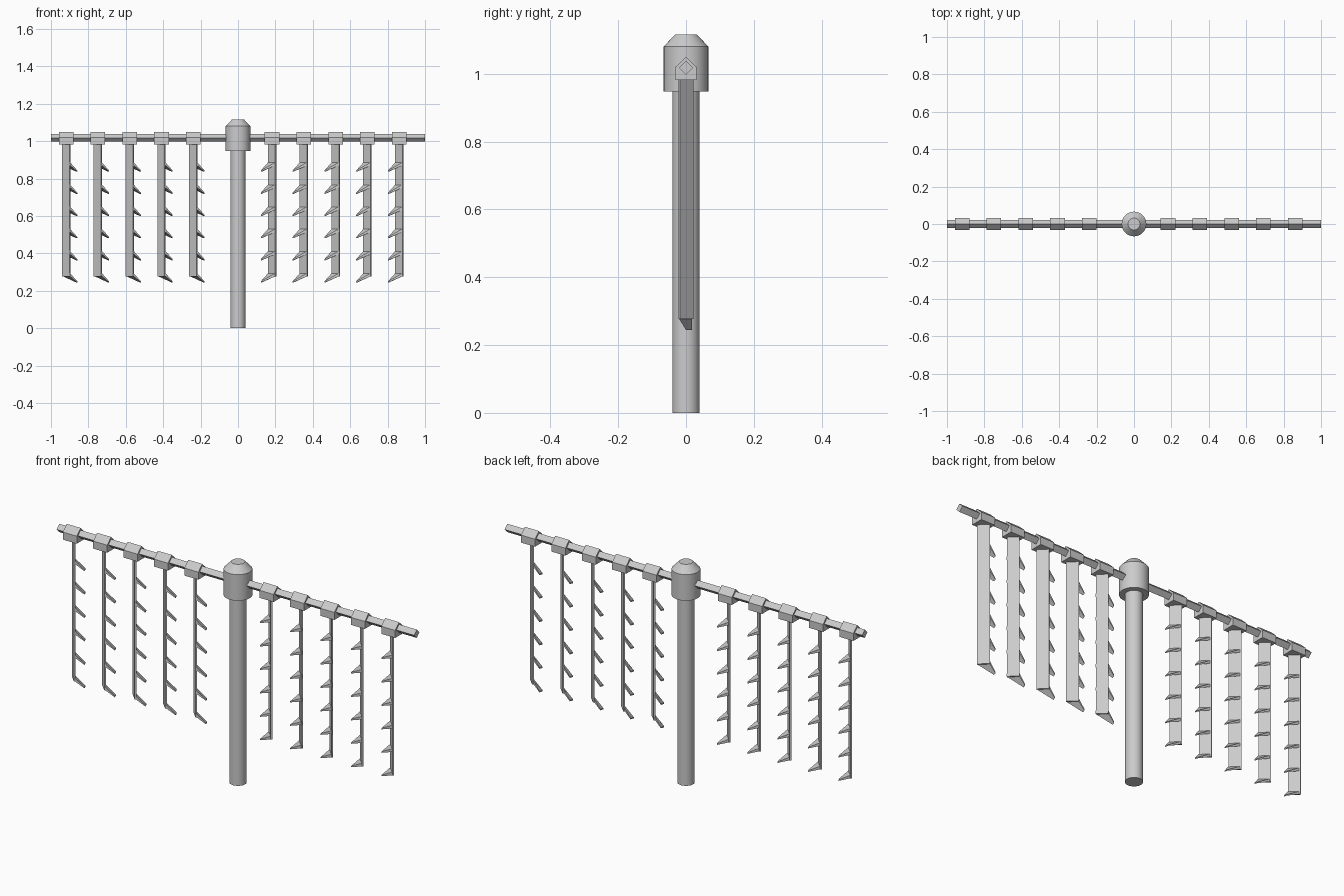
import bpy, math

if "Cube" in bpy.data.objects:
    bpy.data.objects.remove(bpy.data.objects["Cube"])


def make(name, verts, faces):
    me = bpy.data.meshes.new(name)
    me.from_pydata(verts, [], faces)
    ob = bpy.data.objects.new(name, me)
    bpy.context.collection.objects.link(ob)
    # consistent outward normals
    import bmesh
    bm = bmesh.new()
    bm.from_mesh(me)
    bmesh.ops.recalc_face_normals(bm, faces=bm.faces)
    bm.to_mesh(me)
    bm.free()
    return ob


def loft(name, rings):
    """Closed solid skinned through equal-length point rings."""
    n = len(rings[0])
    verts = [p for r in rings for p in r]
    faces = [tuple(range(n)), tuple(range(len(verts) - n, len(verts)))]
    for k in range(len(rings) - 1):
        for i in range(n):
            j = (i + 1) % n
            faces.append((k * n + i, k * n + j, (k + 1) * n + j, (k + 1) * n + i))
    return make(name, verts, faces)


def turned(name, profile, sides=32):
    ring = [2 * math.pi * i / sides for i in range(sides)]
    ob = loft(name, [[(r * math.cos(a), r * math.sin(a), z) for a in ring] for r, z in profile])
    bpy.ops.object.select_all(action='DESELECT')
    ob.select_set(True)
    bpy.context.view_layer.objects.active = ob
    bpy.ops.object.shade_smooth_by_angle(angle=math.radians(30))
    return ob


def extrude_x(name, section, x0, x1):
    return loft(name, [[(x, y, z) for y, z in section] for x in (x0, x1)])


# post and chamfered hub
turned("post", [(0.04, 0), (0.04, 0.97)])
turned("hub", [(0.066, 0.948), (0.066, 1.08), (0.032, 1.116)])

# diamond section cross bar
extrude_x("cross_bar", [(0, 0.997), (0.021, 1.018), (0, 1.039), (-0.021, 1.018)], -1, 1)

CLIP = [(-0.031, 0.982), (0.031, 0.982), (0.031, 1.02), (0, 1.05), (-0.031, 1.02)]


def strip(x, side, i):
    tag = ("left" if side > 0 else "right") + f"_{i + 1}"
    # gabled clip on the bar
    extrude_x("clip_" + tag, CLIP, x - 0.039, x + 0.039)
    # thin hanging slat turned 45 degrees
    c = math.sqrt(0.5)
    sec = [(x + c * (u + v), c * (v - u))
           for u, v in ((-0.028, -0.004), (0.028, -0.004), (0.028, 0.004), (-0.028, 0.004))]
    loft("slat_" + tag, [[(px, py, z) for px, py in sec] for z in (0.277, 0.99)])
    # downward teeth pointing towards the post
    for k in range(6):
        z = 0.888 - 0.1185 * k
        root = [(x - 0.02, 0.018, z), (x + 0.02, -0.021, z),
                (x + 0.02, -0.021, z - 0.017), (x - 0.02, 0.018, z - 0.017)]
        tip = [(x + side * 0.054, 0.017, z - 0.045), (x + side * 0.06, 0, z - 0.045),
               (x + side * 0.06, 0, z - 0.051), (x + side * 0.054, 0.017, z - 0.051)]
        loft(f"tooth_{tag}_{k + 1}", [root, tip])


for i in range(5):
    strip(-0.919 + 0.17 * i, 1, i)
    strip(0.182 + 0.17 * i, -1, i)
